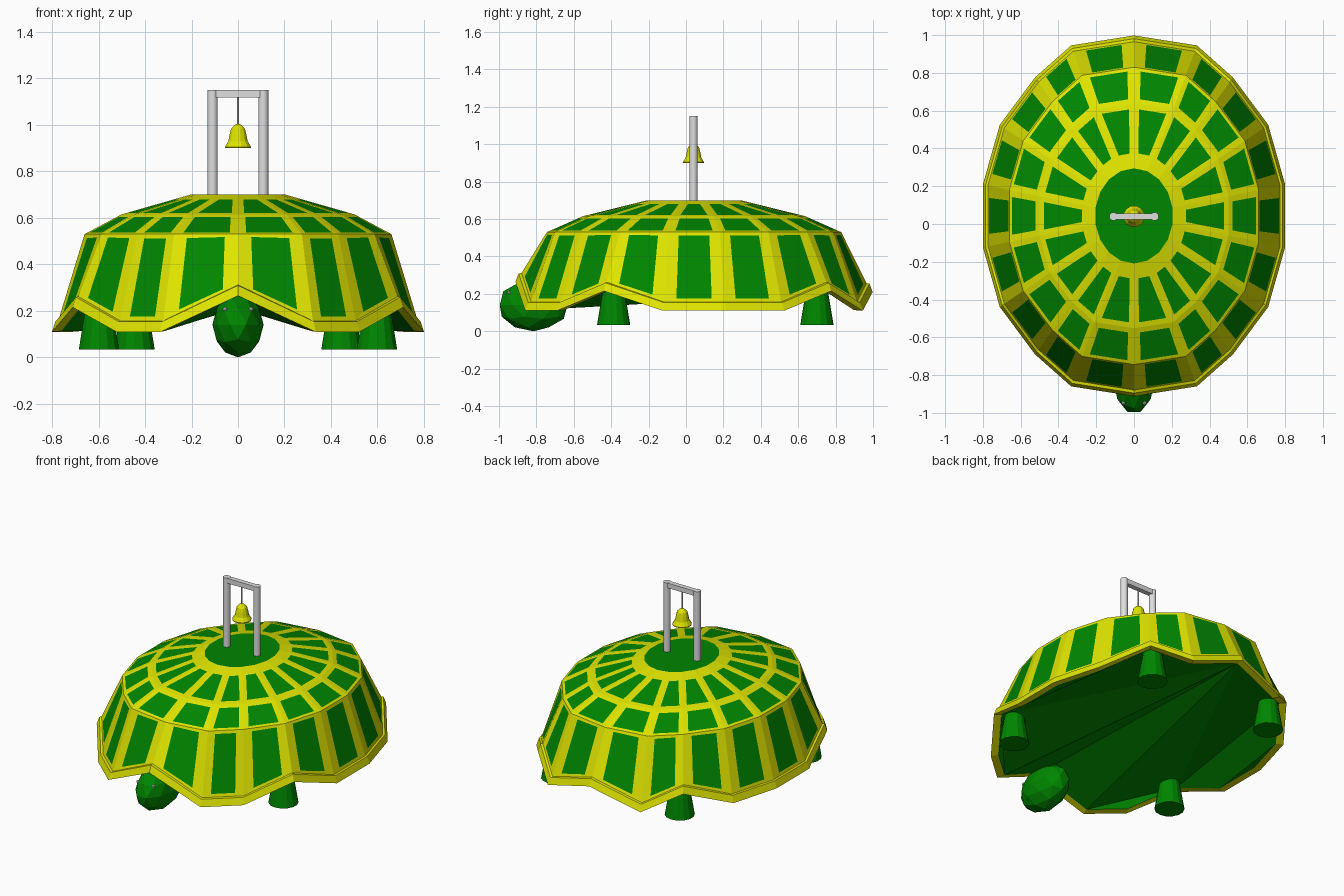
import bpy, bmesh, math
from mathutils import Vector

if "Cube" in bpy.data.objects:
    bpy.data.objects.remove(bpy.data.objects["Cube"])


def mat(name, rgb):
    m = bpy.data.materials.new(name)
    m.diffuse_color = (*rgb, 1)
    m.use_nodes = True
    m.node_tree.nodes["Principled BSDF"].inputs["Base Color"].default_value = m.diffuse_color
    return m


GREEN = mat("green", (0.0, 0.24, 0.0))
YELLOW = mat("yellow", (0.74, 0.78, 0.0))
GREY = mat("grey", (0.74, 0.74, 0.74))
WHITE = mat("white", (1.0, 1.0, 1.0))

CY = 0.043   # shell centre in y
N = 18


def finish(bm, name, *mats):
    bmesh.ops.remove_doubles(bm, verts=bm.verts, dist=1e-5)
    bmesh.ops.recalc_face_normals(bm, faces=bm.faces)
    me = bpy.data.meshes.new(name)
    bm.to_mesh(me)
    bm.free()
    for m in mats:
        me.materials.append(m)
    ob = bpy.data.objects.new(name, me)
    bpy.context.collection.objects.link(ob)
    return ob


# ---- shell outline: one quarter of directions, mirrored to 18 ----
QUARTER = [(0, 1), (0.41, 0.945), (0.645, 0.768), (0.875, 0.505), (0.985, 0.175)]
RIM_Z = [0.21, 0.11, 0.215, 0.11, 0.11, 0.11, 0.215, 0.11, 0.11, 0.265]


def half(i):
    return i if i <= 9 else N - i


def direction(i):
    j = half(i)
    x, y = QUARTER[j] if j < 5 else (QUARTER[9 - j][0], -QUARTER[9 - j][1])
    return (x, y) if i <= 9 else (-x, y)


def ring(rx, ry, z=None, lift=0.0):
    out = []
    for i in range(N):
        x, y = direction(i)
        h = z if z is not None else RIM_Z[half(i)] + lift
        out.append(Vector((x * rx, CY + y * ry, h)))
    return out


def oval(rx, ry, z):
    return [Vector((rx * math.sin(math.tau * i / N), CY + ry * math.cos(math.tau * i / N), z))
            for i in range(N)]


def face(bm, pts, m):
    f = bm.faces.new([bm.verts.new(p) for p in pts])
    f.material_index = m


def panel_row(bm, top, low, u0, u1, v0, v1):
    """Row of yellow-framed green panels between two rings."""
    for i in range(N):
        k = (i + 1) % N
        a, b, c, d = top[i], top[k], low[k], low[i]

        def at(s, t):
            return a.lerp(b, s).lerp(d.lerp(c, s), t)
        outer = [a, b, c, d]
        inner = [at(u0, v0), at(1 - u0, v0), at(1 - u1, v1), at(u1, v1)]
        face(bm, inner, 0)
        for e in range(4):
            g = (e + 1) % 4
            face(bm, [outer[e], outer[g], inner[g], inner[e]], 1)


# shell: crown disc, three panel rows and rim band
A = oval(0.207, 0.252, 0.70)
B = ring(0.508, 0.595, 0.615)
C = ring(0.67, 0.787, 0.53)
D = ring(0.785, 0.922, lift=0.047)
E = ring(0.797, 0.938, lift=0.044)
F = ring(0.812, 0.955)
G = ring(0.77, 0.905, lift=0.003)
bm = bmesh.new()
face(bm, A, 0)
panel_row(bm, A, B, 0.22, 0.135, 0.24, 0.92)
panel_row(bm, B, C, 0.145, 0.13, 0.14, 0.91)
panel_row(bm, C, D, 0.205, 0.205, 0.05, 0.95)
for up, dn in ((D, E), (E, F), (F, G)):
    for i in range(N):
        k = (i + 1) % N
        face(bm, [up[i], up[k], dn[k], dn[i]], 1)

# belly: folded along creases joining the raised notches of the rim
FOLDS = [(0, 1, 2), (2, 3, 5, 6), (3, 4, 5), (6, 7, 8), (0, 2, 6), (0, 6, 8), (0, 8, 9)]
for fold in FOLDS:
    face(bm, [G[i] for i in fold], 0)
    face(bm, [G[(N - i) % N] for i in reversed(fold)], 0)
finish(bm, "shell", GREEN, YELLOW)


# ---- head and eyes ----
def ball(name, loc, scale, sub, m):
    bm = bmesh.new()
    bmesh.ops.create_icosphere(bm, subdivisions=sub, radius=1)
    for v in bm.verts:
        x, y, z = v.co
        v.co = Vector(loc) + Vector((-y * scale[0], x * scale[1], z * scale[2]))
    return finish(bm, name, m)


head = ball("head", (0, -0.815, 0.14), (0.11, 0.19, 0.14), 2, GREEN)
bpy.context.view_layer.update()
for s in (-1, 1):
    hit = head.ray_cast(Vector((s * 0.056, -1.2, 0.207)), Vector((0, 1, 0)))[1]
    ball("eye", hit, (0.011, 0.011, 0.011), 1, WHITE)


# ---- turned parts: legs, posts, bar, wire, bell ----
def smooth(ob):
    bpy.ops.object.select_all(action='DESELECT')
    ob.select_set(True)
    bpy.context.view_layer.objects.active = ob
    bpy.ops.object.shade_smooth_by_angle(angle=math.radians(35))


def turned(name, profile, loc, sides, m, flip=False):
    """Closed lathe from (radius, height) pairs; flip lays it along x."""
    bm = bmesh.new()
    rings = []
    for r, z in profile:
        loop = []
        for i in range(sides):
            a = math.tau * (i + 0.5) / sides
            p = Vector((r * math.cos(a), r * math.sin(a), z))
            if flip:
                p = Vector((p.z, p.y, -p.x))
            loop.append(bm.verts.new(p + Vector(loc)))
        rings.append(loop)
    for lo, hi in zip(rings, rings[1:]):
        for i in range(sides):
            k = (i + 1) % sides
            bm.faces.new((lo[i], lo[k], hi[k], hi[i]))
    bm.faces.new(rings[0][::-1])
    bm.faces.new(rings[-1])
    return finish(bm, name, m)


LEG = [(0.089, 0.033), (0.048, 0.28)]
for s in (-1, 1):
    turned("front_leg", LEG, (s * 0.598, -0.387, 0), 14, GREEN)
    turned("back_leg", LEG, (s * 0.445, 0.70, 0), 14, GREEN)
    smooth(turned("bell_post", [(0.022, 0.70), (0.022, 1.15)], (s * 0.109, 0.04, 0), 16, GREY))
turned("bell_bar", [(0.0225, -0.109), (0.0225, 0.109)], (0, 0.04, 1.133), 4, GREY, True)
turned("bell_wire", [(0.005, 0.99), (0.005, 1.125)], (0, 0.04, 0), 8, GREY)
turned("bell", [(0.057, 0.90), (0.058, 0.905), (0.043, 0.93), (0.037, 0.96),
                (0.031, 0.983), (0.018, 0.997), (0.008, 1.003)], (0, 0.04, 0), 12, YELLOW)
